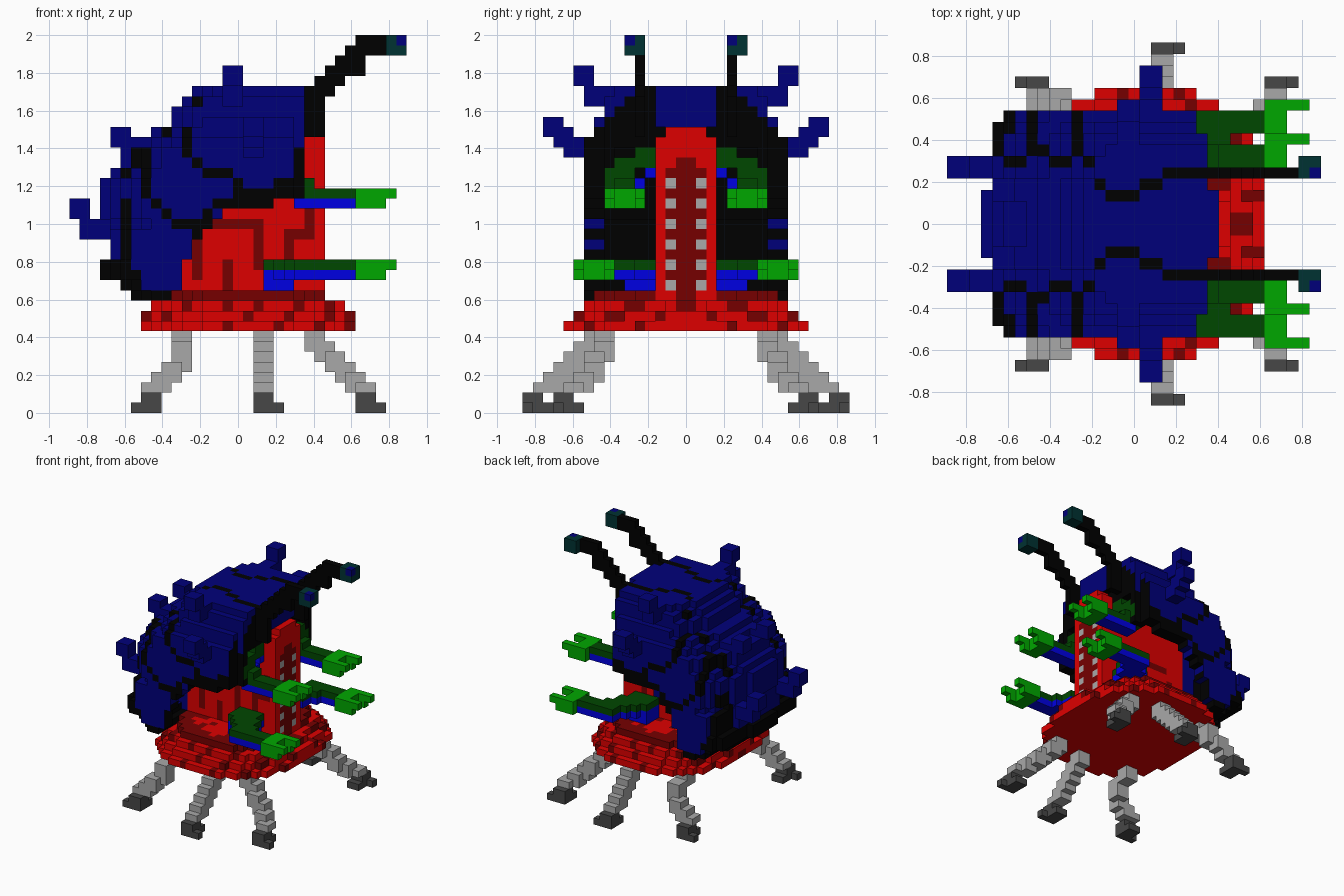
import bpy, bmesh, math

cube = bpy.data.objects.get("Cube")
if cube:
    bpy.data.objects.remove(cube, do_unlink=True)

V = 2 / 37            # edge of one block
X0 = -16.5 * V        # x of block column 0; depth index j counts outwards from y = 0


def srgb(r, g, b):
    return tuple(((c / 255 + 0.055) / 1.055) ** 2.4 if c > 10 else c / 3295 for c in (r, g, b)) + (1,)


COLOURS = {
    "navy": srgb(0, 0, 122), "black": srgb(0, 0, 0),
    "red": srgb(222, 0, 0), "dark red": srgb(118, 0, 0),
    "blue": srgb(0, 0, 226), "green": srgb(0, 167, 0),
    "dark green": srgb(0, 71, 0), "grey": srgb(169, 169, 169),
    "dark grey": srgb(71, 71, 71), "dark teal": srgb(0, 50, 50),
}
NAMES = list(COLOURS)
MATS = []
for name, col in COLOURS.items():
    m = bpy.data.materials.new(name)
    m.use_nodes = True
    m.diffuse_color = col
    bsdf = m.node_tree.nodes["Principled BSDF"]
    bsdf.inputs["Base Color"].default_value = col
    bsdf.inputs["Roughness"].default_value = 0.9
    MATS.append(m)

cells = {}            # (i, j, k) -> (part, colour)


def put(part, colour, i, j, k):
    """Place a block and its twin across the middle plane."""
    for jj in (j, -1 - j):
        cells.setdefault((i, jj, k), (part, colour))


def box(part, colour, i, j, k):
    """Fill inclusive index ranges with blocks."""
    for a in range(i[0], i[1] + 1):
        for b in range(j[0], j[1] + 1):
            for c in range(k[0], k[1] + 1):
                put(part, colour, a, b, c)


def in_any(ranges, i, k):
    return any(a[0] <= i <= a[1] and b[0] <= k <= b[1] for a, b in ranges)


# Narrow body and chest column, with folds on the flanks
FOLDS = [((18, 18), (14, 18)), ((13, 17), (18, 18)), ((15, 15), (12, 14)), ((12, 12), (13, 16)),
         ((21, 21), (15, 17)), ((22, 22), (17, 17)), ((23, 23), (17, 20)), ((18, 20), (14, 14))]
for k in range(11, 28):
    for j in range(3 if k < 27 else 2):
        for i in range(21, 24):
            put("chest_column", "dark red" if in_any(FOLDS, i, k) else "red", i, j, k)
        panel = (j == 0 and k <= 24) or (j == 1 and 12 <= k <= 23)
        stud = j == 1 and k % 2 == 0 and 12 <= k <= 22
        put("chest_column", "grey" if stud else "dark red" if panel else "red", 24, j, k)
        if k < 25:
            for i in range(10, 21):
                put("body", "dark red" if in_any(FOLDS, i, k) else "red", i, j, k)

# Seams on the side of the shell: ((i range), (k range))
SEAMS = [((11, 11), (25, 29)), ((12, 12), (24, 24)), ((13, 15), (23, 23)), ((16, 16), (21, 22)),
         ((20, 22), (21, 22)), ((17, 19), (20, 21)), ((14, 16), (20, 20)), ((13, 13), (18, 19)),
         ((12, 12), (17, 18)), ((7, 7), (21, 27)), ((8, 8), (20, 20)),
         ((9, 9), (19, 19)), ((10, 11), (18, 18)), ((4, 5), (18, 20)), ((4, 4), (17, 17)),
         ((5, 5), (15, 17)), ((3, 5), (13, 14)), ((5, 6), (12, 13)), ((6, 9), (11, 11)),
         ((22, 22), (23, 25))]
# Depth index of the wavy seam along the back, for i = 3 upwards
DORSAL = [6, 6, 5, 5, 6, 6, 5, 5, 6, 5, 3, 2, 2, 2, 3, 3, 4, 4, 4, 4]

# Hollow shell: one row per height, from k = 11 upwards
BACK = [6, 5, 3, 3, 4, 4, 4, 4, 3, 3, 3, 3, 4, 5, 5, 7, 8, 10, 10, 11, 12]
FRONT = [9, 10, 10, 10, 11, 11, 12, 13, 14, 19] + [22] * 11
for n, (lo, hi) in enumerate(zip(BACK, FRONT)):
    k = 11 + n
    taper = (4, 6, 8, 9, 10) if k >= 18 else (5, 9, 10, 10, 10)
    for i in range(lo, hi + 1):
        half = 3 if i == 3 else min(7 + (32 - k) // 2, taper[min(i - lo, 4)])
        for j in range(half):
            rim = j >= 8 and i == 22
            hollow = i >= lo + 4 and k <= 25 and 3 <= j <= (7 if i < 21 and k < 24 else 6)
            if rim or hollow:
                continue
            seam = (j >= 6 or k <= 14) and in_any(SEAMS, i, k)
            ridge = j == DORSAL[i - 3] and (k > 20 or i < 7)
            put("shell", "black" if seam or ridge else "navy", i, j, k)
# hood lip above the chest
box("shell", "navy", (23, 23), (0, 2), (28, 31))

# Spikes: stem boxes and a knob at the tip
for stem in [((1, 3), (4, 5), (17, 18)), ((0, 1), (4, 5), (19, 20)),
             ((6, 7), (2, 3), (24, 25)), ((5, 6), (2, 3), (25, 26)), ((4, 5), (2, 3), (26, 27)),
             ((15, 16), (7, 9), (30, 31)), ((15, 16), (9, 10), (32, 33)),
             ((17, 18), (10, 11), (25, 26)), ((17, 18), (11, 12), (26, 27)),
             ((17, 18), (12, 13), (27, 28))]:
    box("shell_spikes", "navy", *stem)

# Antennae with a small spot on each tip
for i, k in [((23, 24), (27, 31)), ((24, 25), (31, 32)), ((25, 26), (32, 33)),
             ((26, 28), (33, 34)), ((27, 30), (35, 35)), ((28, 30), (36, 36))]:
    box("antennae", "black", i, (4, 4), k)
for j in (4, -6):
    cells[32, j, 36] = ("antennae", "navy")
box("antennae", "dark teal", (31, 32), (4, 5), (35, 36))

# Skirt: stepped oval layers with folds and a dark waist trim
for k, rx, ry in [(8, 10.5, 12), (9, 10, 11), (10, 9, 10.3), (11, 7.6, 9.3)]:
    for i in range(7, 28):
        for j in range(12):
            dx, dy = (i + 0.5 - 17.5) / rx, (j + 0.5) / ry
            r = abs(dx) ** 2.4 + dy ** 2.4
            if r <= 1.03:
                fold = (math.atan2(dy, dx) * 7 / math.pi + k * 0.4) % 1 < 0.25
                trim = k == 11 and r > 0.6
                put("skirt", "dark red" if trim or fold else "red", i, j, k)

# Upper arms: shoulder arch inside the hood, then a straight sleeve with lining
for k, j in [(25, (3, 4)), (24, (3, 6)), (23, (5, 6)), (22, (6, 6))]:
    box("upper_arms", "dark green", (20, 22), j, (k, k))
box("upper_arms", "blue", (21, 22), (3, 3), (23, 23))
box("upper_arms", "blue", (21, 22), (4, 4), (22, 22))
box("upper_arms", "dark green", (23, 23), (5, 6), (22, 22))
box("upper_arms", "dark green", (21, 27), (5, 6), (21, 21))
box("upper_arms", "blue", (22, 27), (5, 6), (20, 20))
# Lower arms: shoulder at the body, elbow, then a straight sleeve with lining
for i, j in [((19, 22), (3, 5)), ((20, 23), (5, 6)), ((21, 24), (7, 7)), ((22, 27), (8, 9))]:
    box("lower_arms", "dark green", i, j, (14, 14))
    box("lower_arms", "blue", i, j, (13, 13))
box("lower_arms", "blue", (19, 21), (3, 5), (12, 12))
# Claw hands
for j, k in [(4, 20), (7, 13)]:
    box("hands", "green", (28, 29), (j, j + 3), (k, k + 1))
    for f in (j, j + 3):
        put("hands", "green", 30, f, k)
        box("hands", "green", (30, 31), (f, f), (k + 1, k + 1))

# Legs and feet: (start i, end i, start j, end j, bend along x, bend along y, toe i range)
for i0, i1, j0, j1, pi, pj, toe in [(10, 7, 7, 10, 2, 0.3, (6, 8)), (18, 18, 8, 13, 1, 1, (18, 20)),
                                    (23, 28, 7, 10, 0.85, 1.5, (28, 30))]:
    box("feet", "dark grey", toe, (j1 + 2, j1 + 2), (0, 0))
    box("feet", "dark grey", (i1, i1 + 1), (j1, j1 + 2), (0, 0))
    box("feet", "dark grey", (i1, i1 + 1), (j1 + 1, j1 + 2), (1, 1))
    for k in range(7, 1, -1):
        t = (7 - k) / 5
        i, j = round(i0 + (i1 - i0) * t ** pi), round(j0 + (j1 - j0) * t ** pj)
        box("legs", "grey", (i, i + 1), (j, j + 1), (max(2, k - 1), k))

# Which way each block face points, with its corner offsets in winding order
SIDES = {}
for axis in range(3):
    u, w = (axis + 1) % 3, (axis + 2) % 3
    for s in (0, 1):
        quad = []
        for a, b in [(0, 0), (1, 0), (1, 1), (0, 1)][::1 if s else -1]:
            c = [0, 0, 0]
            c[axis], c[u], c[w] = s, a, b
            quad.append(tuple(c))
        n = [0, 0, 0]
        n[axis] = 2 * s - 1
        SIDES[tuple(n)] = quad


def paint(part, colour, cell, n):
    """Face colours that depend on direction: dark shell lining, plain skirt base."""
    j, k = cell[1], cell[2]
    inward = n[1] == (-1 if j >= 0 else 1)
    j = j if j >= 0 else -1 - j
    if part == "shell":
        if inward or (n[2] == -1 and k >= 20):
            return "black"
        if n[0] == 1 and (j >= 3 or k < 28) and j + k <= 35:
            if j == 7 and k in (22, 23):
                return "dark green"
            return "navy" if j >= 8 and k in (16, 18) else "black"
    if part == "skirt" and n[2] == -1:
        return "red"
    return colour


# Turn each part's exposed block faces into a mesh
for part in dict.fromkeys(p for p, _ in cells.values()):
    bm = bmesh.new()
    verts, used = {}, []
    for cell, (owner, colour) in cells.items():
        if owner != part:
            continue
        for n, quad in SIDES.items():
            if tuple(a + b for a, b in zip(cell, n)) in cells:
                continue
            corners = []
            for q in quad:
                p = tuple(a + b for a, b in zip(cell, q))
                if p not in verts:
                    verts[p] = bm.verts.new((X0 + p[0] * V, p[1] * V, p[2] * V))
                corners.append(verts[p])
            name = paint(part, colour, cell, n)
            if name not in used:
                used.append(name)
            bm.faces.new(corners).material_index = used.index(name)
    mesh = bpy.data.meshes.new(part)
    bm.to_mesh(mesh)
    bm.free()
    for name in used:
        mesh.materials.append(MATS[NAMES.index(name)])
    bpy.context.scene.collection.objects.link(bpy.data.objects.new(part, mesh))
